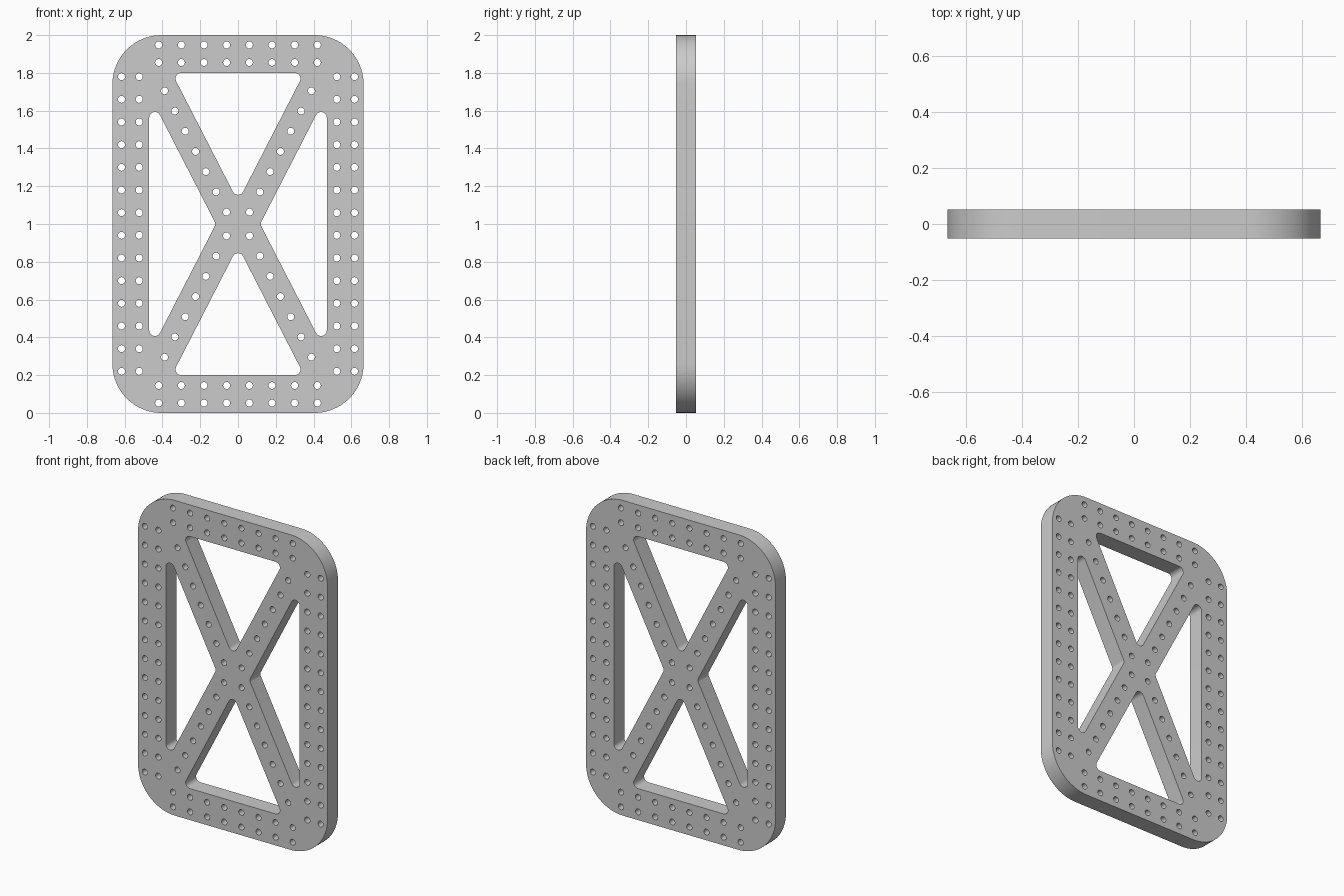
import bpy, bmesh, math
from mathutils import Vector

cube = bpy.data.objects.get("Cube")
if cube:
    bpy.data.objects.remove(cube, do_unlink=True)

HALF_W, HALF_H, HALF_T = 0.665, 1.0, 0.0525
CORNER_R, WINDOW_R, HOLE_R = 0.26, 0.03, 0.0185
SLOPE = 1.946  # rise over run of the diagonal braces


def rounded(corners, radius, steps):
    """Polygon outline with every corner replaced by a tangent arc."""
    pts = [Vector(c) for c in corners]
    out = []
    for i, p in enumerate(pts):
        a = (pts[i - 1] - p).normalized()
        b = (pts[(i + 1) % len(pts)] - p).normalized()
        half = a.angle(b) / 2
        centre = p + (a + b).normalized() * radius / math.sin(half)
        start = p + a * radius / math.tan(half) - centre
        end = p + b * radius / math.tan(half) - centre
        sweep = math.pi - 2 * half
        for k in range(steps + 1):
            t = k / steps
            out.append(centre + (start * math.sin((1 - t) * sweep)
                                 + end * math.sin(t * sweep)) / math.sin(sweep))
    return out


def circle(x, z, sides=20):
    return [Vector((x + HOLE_R * math.cos(math.tau * i / sides),
                    z + HOLE_R * math.sin(math.tau * i / sides))) for i in range(sides)]


# Outer outline
outlines = [rounded([(-HALF_W, -HALF_H), (HALF_W, -HALF_H),
                     (HALF_W, HALF_H), (-HALF_W, HALF_H)], CORNER_R, 20)]

# Triangular windows between the braces
edge_z, edge_x, side_apex = 0.80, 0.47, 0.117
tip_z = edge_z - 0.35 * SLOPE
side_z = (edge_x - side_apex) * SLOPE
for s in (-1, 1):
    outlines.append(rounded([(-0.35, s * edge_z), (0.35, s * edge_z), (0, s * tip_z)],
                            WINDOW_R, 10))
    outlines.append(rounded([(s * edge_x, side_z), (s * edge_x, -side_z),
                             (s * side_apex, 0)], WINDOW_R, 10))

# Bolt holes: two rows along each edge, one row on each brace arm
for s in (-1, 1):
    for x in (0.617, 0.523):
        outlines += [circle(s * x, -0.78 + 0.12 * i) for i in range(14)]
    for z in (0.948, 0.855):
        outlines += [circle(-0.42 + 0.12 * i, s * z) for i in range(8)]
    for t in (-1, 1):
        outlines += [circle(s * (0.061 + 0.0546 * i), t * (0.063 + 0.107 * i))
                     for i in range(7)]

# Filled and extruded flat profile
curve = bpy.data.curves.new("plate_profile", 'CURVE')
curve.dimensions = '2D'
curve.fill_mode = 'BOTH'
curve.extrude = HALF_T
for pts in outlines:
    spline = curve.splines.new('POLY')
    spline.points.add(len(pts) - 1)
    for point, p in zip(spline.points, pts):
        point.co = (p.x, p.y, 0, 1)
    spline.use_cyclic_u = True
profile = bpy.data.objects.new("plate_profile", curve)
bpy.context.scene.collection.objects.link(profile)
bpy.context.view_layer.update()
evaluated = profile.evaluated_get(bpy.context.evaluated_depsgraph_get())
mesh = bpy.data.meshes.new_from_object(evaluated)
bpy.data.objects.remove(profile, do_unlink=True)

# Weld the caps to the walls and stand the plate upright
bm = bmesh.new()
bm.from_mesh(mesh)
bmesh.ops.remove_doubles(bm, verts=bm.verts, dist=0.0001)
for v in bm.verts:
    x, y, z = v.co
    v.co = (x, -z, y + HALF_H)
bmesh.ops.recalc_face_normals(bm, faces=bm.faces)
bm.to_mesh(mesh)
bm.free()

# Material
grey = bpy.data.materials.new("light_grey")
grey.use_nodes = True
colour = (0.6, 0.6, 0.6, 1)
grey.diffuse_color = colour
grey.node_tree.nodes["Principled BSDF"].inputs["Base Color"].default_value = colour
mesh.materials.clear()
mesh.materials.append(grey)

plate = bpy.data.objects.new("braced_plate", mesh)
bpy.context.scene.collection.objects.link(plate)
bpy.ops.object.select_all(action='DESELECT')
plate.select_set(True)
bpy.context.view_layer.objects.active = plate
bpy.ops.object.shade_smooth_by_angle(angle=math.radians(30))
